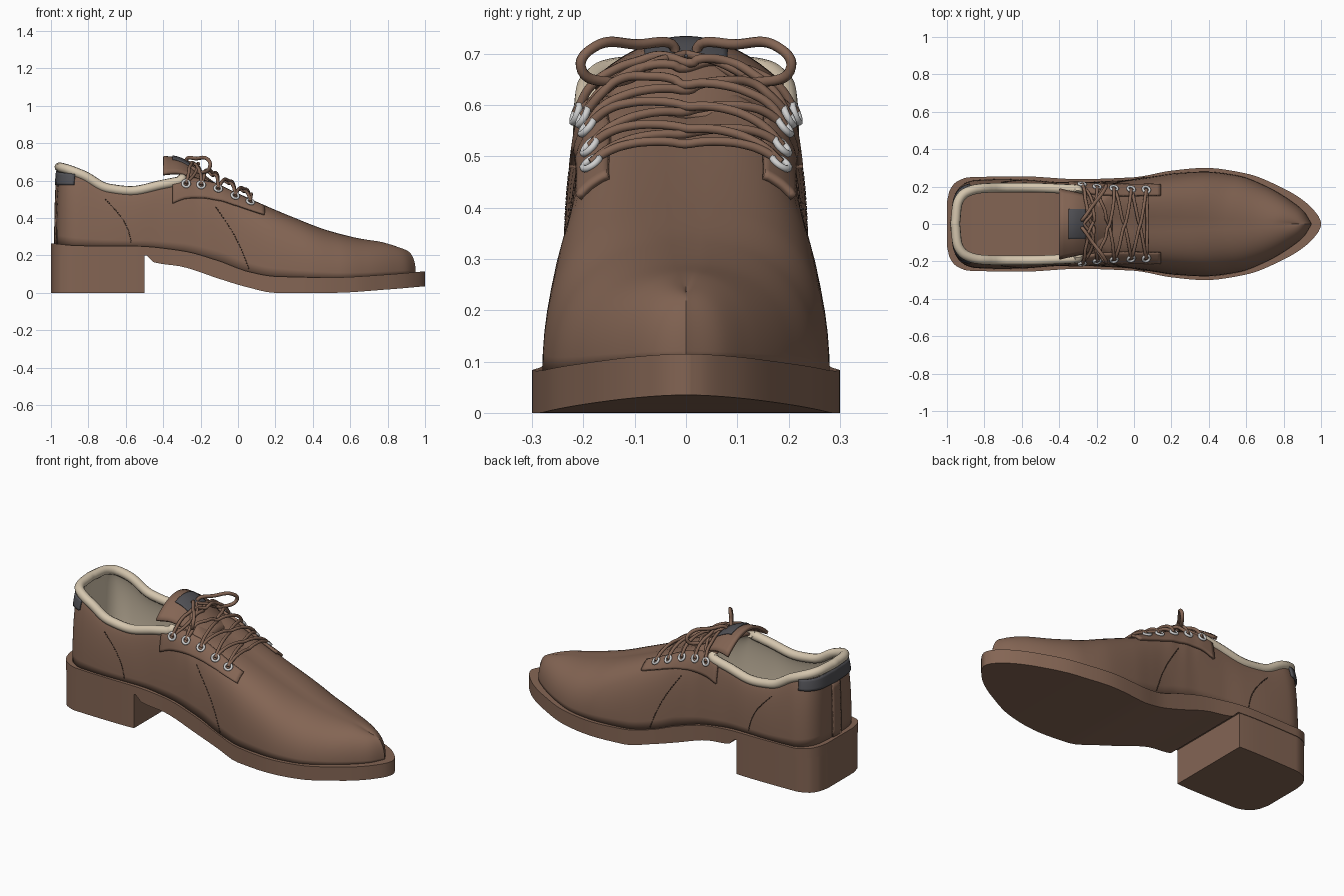
import bpy, bmesh
from math import sin, cos, pi, radians
from mathutils import Vector
from mathutils.bvhtree import BVHTree

if "Cube" in bpy.data.objects:
    bpy.data.objects.remove(bpy.data.objects["Cube"])


def material(name, rgb):
    m = bpy.data.materials.new(name)
    m.use_nodes = True
    m.diffuse_color = (*rgb, 1)
    m.node_tree.nodes["Principled BSDF"].inputs["Base Color"].default_value = (*rgb, 1)
    return m


LEATHER = material("brown leather", (.23, .13, .088))
STITCH = material("dark stitching", (.06, .035, .025))
LINING = material("cream lining", (.66, .56, .42))
LABEL = material("charcoal fabric", (.08, .08, .09))
METAL = material("pale metal", (.62, .62, .62))


def smooth_interp(xs, ys, x):
    """Monotone cubic interpolation."""
    n = len(xs) - 1
    sec = [(ys[i + 1] - ys[i]) / (xs[i + 1] - xs[i]) for i in range(n)]

    def slope(i):
        if i == 0 or i == n:
            return sec[min(i, n - 1)]
        a, b = sec[i - 1], sec[i]
        return 2 * a * b / (a + b) if a * b > 0 else 0

    i = next((k for k in range(n) if x <= xs[k + 1]), n - 1)
    h = xs[i + 1] - xs[i]
    t = (x - xs[i]) / h
    return ((1 + 2 * t) * (1 - t) ** 2 * ys[i] + t * (1 - t) ** 2 * h * slope(i)
            + t * t * (3 - 2 * t) * ys[i + 1] - t * t * (1 - t) * h * slope(i + 1))


def keyed(keys):
    xs, ys = zip(*keys)
    return lambda x: smooth_interp(xs, ys, x)


def finish(name, bm, mats, angle=40):
    mesh = bpy.data.meshes.new(name)
    bm.to_mesh(mesh)
    bm.free()
    obj = bpy.data.objects.new(name, mesh)
    bpy.context.collection.objects.link(obj)
    for m in mats:
        mesh.materials.append(m)
    bpy.ops.object.select_all(action='DESELECT')
    obj.select_set(True)
    bpy.context.view_layer.objects.active = obj
    bpy.ops.object.shade_smooth_by_angle(angle=radians(angle))
    return obj


def grid_bmesh(rows, closed=False):
    bm = bmesh.new()
    vs = [[bm.verts.new(p) for p in r] for r in rows]
    for a, b in zip(vs, vs[1:]):
        for j in range(len(a) - (not closed)):
            k = (j + 1) % len(a)
            bm.faces.new((a[j], a[k], b[k], b[j]))
    if closed:
        bm.faces.new(vs[0])
        bm.faces.new(vs[-1])
        bmesh.ops.recalc_face_normals(bm, faces=bm.faces)
    return bm


def mirror(obj):
    obj.modifiers.new("mirror", 'MIRROR').use_axis = (False, True, False)


def plate(name, rows, mat, thick, mirrored=False):
    obj = finish(name, grid_bmesh(rows), [mat])
    mod = obj.modifiers.new("thickness", 'SOLIDIFY')
    mod.thickness, mod.offset = thick, 0
    if mirrored:
        mirror(obj)
    return obj


def tube(name, paths, radius, mat, loop=False, mirrored=False):
    cu = bpy.data.curves.new(name, 'CURVE')
    cu.dimensions = '3D'
    cu.bevel_depth, cu.bevel_resolution, cu.resolution_u = radius, 3, 8
    cu.use_fill_caps = True
    for pts in paths:
        sp = cu.splines.new('BEZIER')
        sp.bezier_points.add(len(pts) - 1)
        for bp, p in zip(sp.bezier_points, pts):
            bp.co = p
            bp.handle_left_type = bp.handle_right_type = 'AUTO'
        sp.use_cyclic_u = loop
    cu.materials.append(mat)
    obj = bpy.data.objects.new(name, cu)
    bpy.context.collection.objects.link(obj)
    if mirrored:
        mirror(obj)


# Sole and heel block
half_width = keyed([(-1, .12), (-.985, .18), (-.95, .225), (-.88, .25), (-.6, .255), (-.3, .24), (0, .25),
                    (.2, .285), (.38, .3), (.6, .27), (.8, .19), (.9, .13), (.96, .075), (.99, .035), (1, .008)])
sole_top = keyed([(-1, .265), (-.85, .252), (-.55, .25), (-.3, .225), (-.1, .17), (.05, .115),
                  (.2, .088), (.5, .082), (.8, .098), (1, .115)])
sole_low = keyed([(-1, .205), (-.47, .2), (-.455, .165), (-.3, .14), (-.1, .075), (.05, .03),
                  (.2, 0), (.5, 0), (.8, .018), (1, .035)])


def block(name, x0, x1, low, top, scale=1):
    rows = []
    for i in range(81):
        x = x0 + (x1 - x0) * (1 - cos(pi * i / 80)) / 2
        w = half_width(x) * scale
        rows.append([(x, -w, low(x)), (x, -w, top(x)), (x, w, top(x)), (x, w, low(x))])
    finish(name, grid_bmesh(rows, True), [LEATHER])


block("sole", -1, 1, sole_low, sole_top)
block("heel_block", -1, -.5, lambda x: 0, lambda x: sole_low(x) + .003, .985)

# Upper: base x, base y, top x, top y, top z, fullness
STATIONS = [(-.975, 0, -.955, 0, .672, .4), (-.965, .13, -.945, .1, .67, .4),
            (-.93, .2, -.91, .16, .66, .4), (-.85, .235, -.82, .19, .625, .4),
            (-.7, .24, -.7, .195, .56, .4), (-.55, .235, -.57, .195, .545, .4),
            (-.4, .225, -.42, .19, .575, .4), (-.25, .225, -.3, .18, .605, .5),
            (-.15, .23, -.3, .08, .632, .85), (-.08, .233, -.28, 0, .635, .9),
            (0, .24, -.15, 0, .585, .9), (.1, .255, 0, 0, .525, .88),
            (.22, .272, .12, 0, .472, .8), (.38, .28, .28, 0, .405, .7),
            (.55, .26, .47, 0, .335, .6), (.7, .205, .64, 0, .292, .6),
            (.83, .13, .76, 0, .272, .6), (.91, .065, .83, 0, .25, .6), (.95, 0, .87, 0, .235, .6)]
INDEX = list(range(len(STATIONS)))
COLUMNS = list(zip(*STATIONS))


def station(s):
    bx, by, tx, ty, tz, full = [smooth_interp(INDEX, c, abs(s)) for c in COLUMNS]
    side = 1 if s >= 0 else -1
    base = Vector((bx, by * side, sole_top(bx) - .006))
    return base, Vector((tx, max(ty, 0) * side, tz)), full


def profile(s, steps=16):
    a, d, full = station(s)
    b = a + Vector((0, 0, .68 * (d.z - a.z)))
    c = d + full * Vector((a.x - d.x, a.y - d.y, 0))
    ts = [i / steps for i in range(steps + 1)]
    return [(1 - t) ** 3 * a + 3 * t * (1 - t) ** 2 * b + 3 * t * t * (1 - t) * c + t ** 3 * d for t in ts]


SUB = 8
last = INDEX[-1] * SUB
bm = grid_bmesh([profile(i / SUB) for i in range(-last, last + 1)])
bmesh.ops.remove_doubles(bm, verts=bm.verts, dist=.0004)
bm.normal_update()
bvh = BVHTree.FromBMesh(bm)
upper = finish("upper", bm, [LEATHER, LINING])
shell = upper.modifiers.new("thickness", 'SOLIDIFY')
shell.thickness, shell.offset, shell.material_offset = .015, -1, 1

tube("padded_collar", [[station(i / 4)[1] for i in range(-29, 30)]], .026, LINING)


def hit(origin, direction, off):
    o, d = Vector(origin), Vector(direction)
    loc, n = bvh.ray_cast(o, d)[:2]
    if loc is None:
        loc, n = bvh.find_nearest(o + d * .4)[:2]
    n = n if n.dot(d) > 0 else -n
    return loc + n * off, n


def over(x, deg, off):
    a = radians(deg)
    return hit((x, 0, .25), (0, sin(a), cos(a)), off)


def lerp(a, b, t):
    return a + (b - a) * t


# Eyelet flaps, eyelets and laces
eye_angle = keyed([(-.36, 35), (-.28, 31), (-.2, 30), (-.11, 31), (-.02, 34), (.06, 38), (.14, 42)])
rows = []
for i in range(25):
    x = lerp(-.35, .14, i / 24)
    rows.append([over(x, eye_angle(x) + lerp(-6, 9, j / 8), .007)[0] for j in range(9)])
plate("eyelet_flap", rows, LEATHER, .014, True)

EYES = [.06, -.02, -.11, -.2, -.28]
for i, x in enumerate(EYES):
    p, n = over(x, eye_angle(x), .018)
    bpy.ops.mesh.primitive_torus_add(location=p, rotation=n.to_track_quat('Z', 'Y').to_euler(),
                                     major_radius=.019, minor_radius=.007,
                                     major_segments=20, minor_segments=8)
    ring = bpy.context.object
    ring.name = f"eyelet_{i + 1}"
    ring.data.materials.append(METAL)
    bpy.ops.object.shade_smooth()
    bpy.ops.object.transform_apply(location=True, rotation=True)
    mirror(ring)


def lace(x0, x1, side, lift):
    a0, a1 = eye_angle(x0) * side, -eye_angle(x1) * side
    return [over(lerp(x0, x1, k / 10), lerp(a0, a1, k / 10), .018 + lift * sin(pi * k / 10))[0]
            for k in range(11)]


paths = [lace(EYES[0], EYES[0], 1, .01)]
for i in range(4):
    paths += [lace(EYES[i], EYES[i + 1], s, .016 + .009 * i + .006 * s) for s in (1, -1)]
tube("laces", paths, .009, LEATHER)
tube("bow_loop", [[(-.28, .02, .7), (-.22, .1, .718), (-.16, .18, .712), (-.15, .205, .675),
                   (-.19, .15, .645), (-.25, .07, .672)]], .01, LEATHER, True, True)
tube("lace_tail", [[(-.27, 0, .7), (-.22, .07, .68), (-.23, .14, .64), over(-.28, 31, .018)[0]]],
     .008, LEATHER, False, True)

# Tongue and its label
ridge = keyed([(-.41, .725), (-.33, .715), (-.27, .688), (-.2, .635), (-.12, .575)])


def arch(x0, x1, w0, w1, lift):
    rows = []
    for i in range(13):
        x, w = lerp(x0, x1, i / 12), lerp(w0, w1, i / 12)
        ys = [w * (j / 8 - 1) for j in range(17)]
        rows.append([(x, y, ridge(x) + lift - .085 * (y / .18) ** 2) for y in ys])
    return rows


plate("tongue", arch(-.4, -.12, .185, .12, 0), LEATHER, .018)
plate("tongue_label", arch(-.35, -.26, .08, .08, .012), LABEL, .008)


# Heel patch and back strip
def around(deg, z, off):
    a = radians(deg)
    return hit((-.8, 0, z), (-cos(a), sin(a), 0), off)[0]


plate("heel_patch", [[around(a, lerp(.575, .65 - .02 * (a / 70) ** 2, k / 5), .007) for k in range(6)]
                     for a in range(-70, 71, 5)], LABEL, .01)
plate("back_strip", [[around(a, lerp(.26, .58, k / 8), .004) for k in range(9)]
                     for a in range(-12, 13, 6)], LEATHER, .008)

# Stitched seams on the sides
dashes = []
for x0, z0, x1, z1, bow in ((-.12, .46, .06, .12, .02), (-.71, .5, -.57, .265, .03)):
    for i in range(24):
        dash = []
        for t in (i / 24, (i + .6) / 24):
            x = lerp(x0, x1, t) + bow * sin(pi * t)
            dash.append(hit((x, 0, lerp(z0, z1, t)), (0, 1, 0), .001)[0])
        dashes.append(dash)
tube("side_stitching", dashes, .0025, STITCH, False, True)
